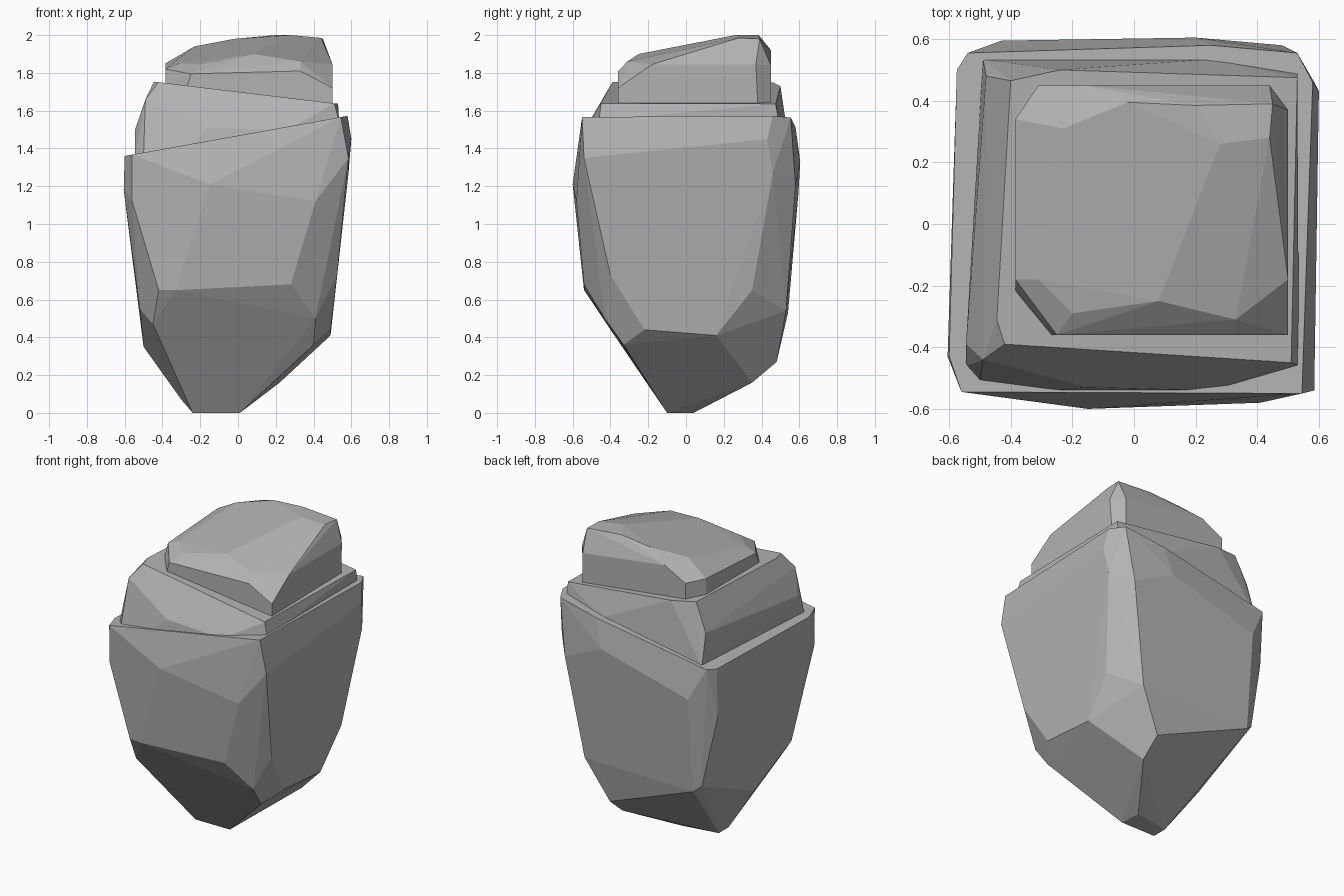
import bpy
import bmesh
from math import radians

# Remove the default cube
default_cube = bpy.data.objects.get("Cube")
if default_cube:
    bpy.data.objects.remove(default_cube, do_unlink=True)

# One plain stone colour
STONE_COLOUR = (0.45, 0.45, 0.45, 1)
stone = bpy.data.materials.new("grey_stone")
stone.use_nodes = True
stone.diffuse_color = STONE_COLOUR
shader = next(node for node in stone.node_tree.nodes if node.type == "BSDF_PRINCIPLED")
shader.inputs["Base Color"].default_value = STONE_COLOUR
shader.inputs["Roughness"].default_value = 1


def tilted(outline, height, slope):
    """Lift a flat outline onto a plane that tilts along x."""
    return [(x, y, height + slope * x) for x, y in outline]


def chiselled_block(name, *corner_groups):
    """Wrap the corners in a convex faceted stone and merge nearly flat facets."""
    bm = bmesh.new()
    for group in corner_groups:
        for corner in group:
            bm.verts.new(corner)
    hull = bmesh.ops.convex_hull(bm, input=bm.verts[:], use_existing_faces=False)
    buried = set(hull["geom_interior"]) | set(hull["geom_unused"])
    bmesh.ops.delete(bm, geom=[v for v in buried if isinstance(v, bmesh.types.BMVert)],
                     context="VERTS")
    bmesh.ops.dissolve_limit(bm, angle_limit=radians(3),
                             verts=bm.verts[:], edges=bm.edges[:])
    bmesh.ops.recalc_face_normals(bm, faces=bm.faces[:])
    mesh = bpy.data.meshes.new(name)
    bm.to_mesh(mesh)
    bm.free()
    mesh.materials.append(stone)
    block = bpy.data.objects.new(name, mesh)
    bpy.context.scene.collection.objects.link(block)
    return block


# Lower stone: a tall block tapering to a small foot
lower_rim = tilted([(-.56, -.545), (.545, -.55), (.58, .46), (.53, .555),
                    (.25, .58), (-.54, .555), (-.575, .5), (-.6, -.43)], 1.468, .18)
lower_shoulder = [
    (.585, -.54, 1.35), (.6, .43, 1.45), (.585, .46, 1.27),
    (.48, .58, 1.2), (.2, .605, 1.33), (-.43, .595, 1.16), (-.575, .49, 1.04),
    (-.605, -.43, 1.18), (-.56, -.54, 1.12), (-.15, -.6, 1.21), (.41, -.58, 1.12)]
lower_waist = [
    (.28, -.54, .68), (.525, -.4, .73), (.51, .35, .65), (.37, .53, .54),
    (-.43, .54, .53), (-.48, .52, .57), (-.52, -.36, .55),
    (-.45, -.53, .81), (-.42, -.53, .65), (-.33, -.54, .65)]
lower_foot = [
    (.41, -.43, .5), (.4, -.33, .36), (.49, -.22, .44), (.49, .16, .41),
    (.22, .48, .27), (.22, .35, .16), (-.5, 0, .35), (-.45, -.42, .47),
    (-.3, -.06, .07), (-.24, -.1, 0), (.01, -.1, 0), (0, .04, 0), (-.24, 0, 0)]
chiselled_block("lower_stone", lower_rim, lower_shoulder, lower_waist, lower_foot)

# Middle stone: a thin slab sloping the opposite way
middle_base = tilted([(-.545, -.46), (-.5, -.51), (-.27, -.54), (.26, -.54),
                      (.535, -.46), (.53, .49), (.25, .535), (-.49, .535)], 1.45, .18)
middle_belt = [(-.545, -.39, 1.5), (-.49, -.44, 1.66), (-.15, -.53, 1.51),
               (.25, -.51, 1.53), (-.48, .48, 1.57)]
middle_top = tilted([(-.4, .465), (-.24, .5), (.53, .475),
                     (.51, -.45), (-.42, -.39), (-.445, -.31)], 1.7, -.12)
chiselled_block("middle_stone", middle_base, middle_belt, middle_top)

# Cap stone: a low boulder with a broad sloping crown
cap_outline = [(-.385, -.22), (-.27, -.36), (.5, -.36),
               (.49, .38), (.44, .45), (-.31, .45), (-.385, .34)]
cap_base = tilted(cap_outline, 1.69, -.12)
cap_brow = [(-.385, -.18, 1.82), (-.25, -.36, 1.795), (.33, -.36, 1.81),
            (.5, -.36, 1.72), (.5, -.18, 1.845), (.5, .37, 1.845),
            (.44, .45, 1.84), (-.31, .45, 1.84), (-.385, .34, 1.85)]
cap_crown = [(-.31, -.18, 1.85), (-.2, -.29, 1.845), (.08, -.25, 1.9), (.33, -.31, 1.86),
             (.28, .26, 2), (.44, .28, 1.985), (.45, .39, 1.98), (.2, .385, 2),
             (-.02, .395, 1.98), (-.16, .45, 1.92), (-.23, .31, 1.94)]
chiselled_block("cap_stone", cap_base, cap_brow, cap_crown)
